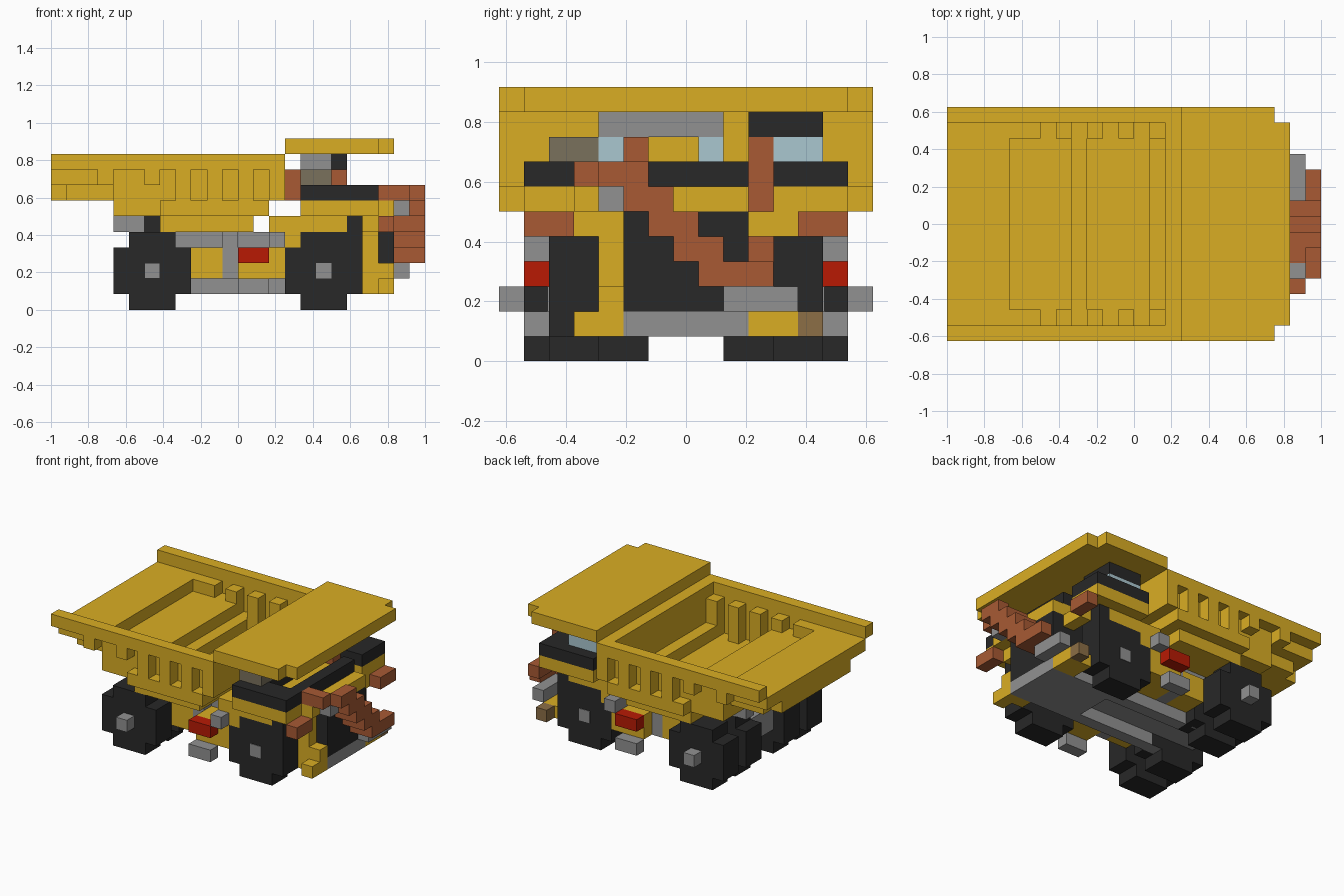
import bpy, bmesh
from mathutils import Matrix, Vector

if "Cube" in bpy.data.objects:
    bpy.data.objects.remove(bpy.data.objects["Cube"])

UNIT = 1 / 12          # edge of one block
LENGTH, WIDTH = 24, 15  # grid size in blocks


def linear(c):
    c /= 255
    return c / 12.92 if c <= 0.04045 else ((c + 0.055) / 1.055) ** 2.4


def material(name, *rgb):
    m = bpy.data.materials.new(name)
    colour = [linear(c) for c in rgb] + [1]
    m.use_nodes = True
    m.diffuse_color = colour
    m.node_tree.nodes["Principled BSDF"].inputs["Base Color"].default_value = colour
    return m


yellow = material("body yellow", 218, 174, 36)
grey = material("steel grey", 145, 145, 145)
dark = material("rubber black", 40, 40, 40)
brick = material("rail brown", 168, 90, 52)
red = material("tank red", 184, 26, 4)
glass = material("window blue", 170, 199, 208)
brown = material("step brown", 140, 110, 70)
taupe = material("duct taupe", 122, 113, 92)


def build(name, mat, *boxes, mirror=False):
    """One object from blocks given as x, y and z spans in grid cells."""
    bm = bmesh.new()
    for xs, ys, zs in boxes:
        sides = [ys]
        if mirror:
            sides.append((WIDTH - ys[1], WIDTH - ys[0]))
        for side in sides:
            spans = (xs, side, zs)
            centre = Vector([(a + b) / 2 for a, b in spans])
            centre -= Vector((LENGTH / 2, WIDTH / 2, 0))
            size = Matrix.Diagonal([(b - a) * UNIT for a, b in spans] + [1])
            bmesh.ops.create_cube(bm, size=1, matrix=Matrix.Translation(centre * UNIT) @ size)
    mesh = bpy.data.meshes.new(name)
    bm.to_mesh(mesh)
    bm.free()
    mesh.materials.append(mat)
    obj = bpy.data.objects.new(name, mesh)
    bpy.context.collection.objects.link(obj)
    return obj


def wheel(name, x, *rows):
    """Stepped round wheels on both sides, one for each y span."""
    boxes = []
    for ys in rows:
        boxes.append(((x, x + 5), ys, (1, 4)))
        boxes.append(((x + 1, x + 4), ys, (0, 5)))
    build(name, dark, *boxes, mirror=True)


# Wheels, hubs and axles
wheel("front_wheels", 15, (2, 4))
wheel("rear_wheels", 4, (1, 3), (4, 6))
build("front_hubs", grey, ((17, 18), (1.95, 2), (2, 3)), mirror=True)
build("rear_axle", grey, ((6, 7), (0, WIDTH), (2, 3)))
build("front_axle", dark, ((17, 18), (4, 11), (2, 3)))
build("rear_differential", grey, ((5, 8), (6, 9), (2, 4)))

# Chassis
build("chassis_rails", grey, ((6, 16), (5, 6), (1, 2)), mirror=True)
build("chassis_floor", grey,
      ((16, 22), (5, 10), (1, 2)),
      ((6, 15), (5, 10), (2, 3)))
build("chassis_beam", grey, ((8, 15), (4, 11), (4, 5)))
build("engine_block", dark, ((15, 22), (5, 10), (2, 6)))
build("rear_bracket", grey, ((4, 6), (4, 5), (5, 6)), mirror=True)
build("bed_hinge", dark, ((5, 7), (5, 10), (5, 6)))
build("chassis_side", yellow,
      ((9, 11), (3, 5), (2, 4)),
      ((12, 15), (2, 5), (2, 4)), mirror=True)
build("side_column", grey, ((11, 12), (3, 5), (2, 5)), mirror=True)
build("side_step", grey, ((12, 14), (1, 2), (1, 2)), mirror=True)
build("side_tank", red, ((12, 14), (1, 2), (3, 4)), mirror=True)
build("side_box", grey, ((14, 15), (1, 4), (4, 5)), mirror=True)

# Dump bed: stepped floor and front wall
inner = (1, WIDTH - 1)
build("bed_floor", yellow,
      ((0, 4), inner, (8, 9)),
      ((0, 1), (3, 12), (7, 8)),
      ((1, 4), (2, 13), (7, 8)),
      ((4, 8), inner, (7, 8)),
      ((4, 9), inner, (6, 7)),
      ((7, 13), inner, (5, 6)),
      ((13, 14), inner, (6, 7)),
      ((14, 15), (0, WIDTH), (7, 10)))

# Dump bed: corrugated sides, with recesses stepping inwards
build("bed_rails", yellow, ((0, 15), (0, 1), (9, 10)), mirror=True)
build("bed_skirts", yellow,
      ((7, 14), (0, 1), (6, 7)),
      ((3, 4), (0, 1), (8, 9)),
      ((6, 7), (0, 1), (8, 9)), mirror=True)
build("bed_ribs", yellow,
      *[((x, x + 1), (0, 1), (7, 9)) for x in range(8, 15, 2)], mirror=True)
build("bed_recesses", yellow, ((4, 6), (1, 2), (8, 9)),
      *[((x, x + 1), (1, 2), (6, 9)) for x in range(7, 14, 2)], mirror=True)

# Canopy over the cab
build("canopy", yellow,
      ((15, 21), (0, WIDTH), (10, 11)),
      ((21, 22), inner, (10, 11)))

# Front fenders and deck, open in the middle and in front of the handrail
build("front_deck", yellow,
      ((16, 18), inner, (6, 7)),
      ((18, 21), (1, 10), (6, 7)),
      ((18, 21), (11, 14), (6, 7)),
      ((21, 22), (3, 10), (6, 7)))
build("front_fenders", yellow,
      ((14, 19), (2, 4), (5, 6)),
      ((15, 16), (2, 4), (4, 5)),
      ((20, 21), (3, 5), (5, 6)), mirror=True)
build("fender_flaps", dark, ((19, 20), (2, 4), (4, 6)), mirror=True)
build("deck_plate", dark,
      ((16, 21), (1, 3), (7, 8)),
      ((16, 21), (11, 14), (7, 8)),
      ((16, 18), (3, 11), (7, 8)),
      ((20, 21), (3, 10), (7, 8)))
build("headlights", brick, ((21, 22), (1, 3), (5, 6)), mirror=True)

# Cab with windows, and the air intake beside it
build("cab_windows", glass,
      ((16, 18), (10, 11), (8, 9)),
      ((16, 19), (11, 13), (8, 9)))
build("cab_roof", dark, ((16, 19), (10, 13), (9, 10)))
build("intake_top", grey, ((16, 18), (4, 9), (9, 10)))
build("intake_windows", glass,
      ((16, 18), (4, 5), (8, 9)),
      ((16, 18), (8, 9), (8, 9)))
build("intake_duct", taupe, ((16, 18), (2, 4), (8, 9)))
build("intake_post", brick, ((18, 19), (5, 6), (8, 9)))
build("exhaust_pipe", brick, ((15, 16), (5, 6), (7, 9)))

# Front bumper and posts
build("front_post", yellow,
      ((20, 21), (4, 5), (1, 6)),
      ((21, 22), (4, 5), (1, 3)),
      ((21, 22), (3, 4), (1, 2)))
build("front_step", yellow, ((20, 22), (10, 12), (1, 2)))
build("step_end", brown, ((21, 22), (12, 13), (1, 2)))
build("bumper_block", grey, ((22, 23), (9, 12), (2, 3)))

# Diagonal stairway across the front, with its handrail
flight = [((22, 24), (y, y + 2), (12 - y - 1, 12 - y)) for y in range(5, 8)]
build("stairway", brick, *flight,
      ((22, 24), (8, 9), (3, 4)),
      ((23, 24), (9, 11), (3, 4)),
      ((23, 24), (4, 6), (7, 8)),
      ((21, 23), (3, 4), (7, 8)))
build("stair_bracket", grey, ((22, 23), (4, 5), (6, 7)))
build("handrail", brick, ((18, 19), (10, 11), (3, 9)))
